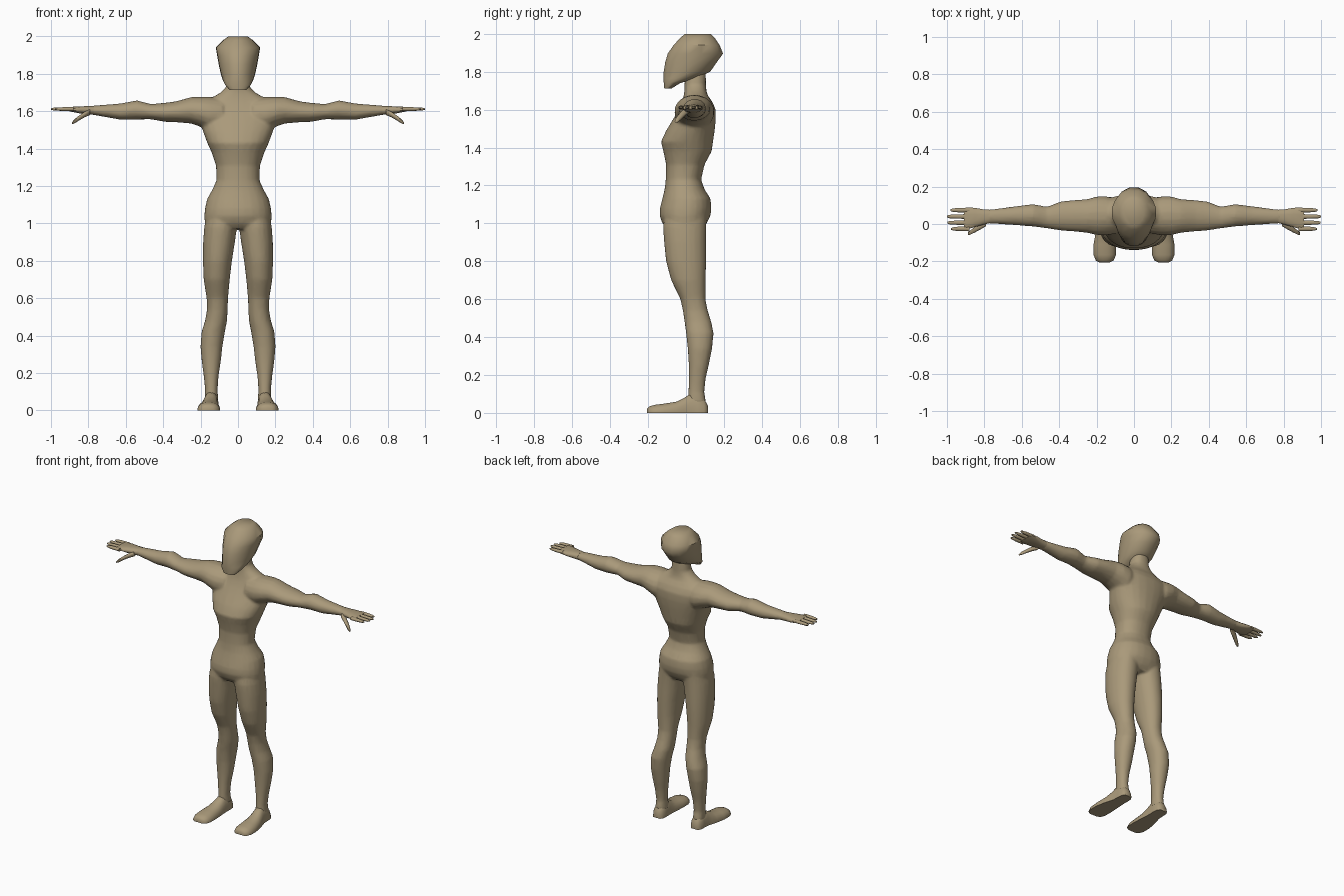
import bpy, bmesh, math

skin = bpy.data.materials.new("tan skin")
skin.diffuse_color = (0.40, 0.32, 0.195, 1)


def loft(bm, axis, rings, sides=16, power=2.0, mirror=1, floor=False, egg=0.0):
    """Closed tube along an axis; each ring is (t, a_min, a_max, b_min, b_max)."""
    loops = []
    for t, a0, a1, b0, b1 in rings:
        loop = []
        for i in range(sides):
            ang = 2 * math.pi * (i + 0.5) / sides
            c, s = math.cos(ang), math.sin(ang)
            c = math.copysign(abs(c) ** (2 / power), c)
            s = math.copysign(abs(s) ** (2 / power), s)
            c *= 1 + egg * min(s, 0)          # narrower towards the front
            a = (a0 + a1) / 2 + c * (a1 - a0) / 2
            b = (b0 + b1) / 2 + s * (b1 - b0) / 2
            if floor:
                b = max(b, 0.0)
            x, y, z = {'x': (t, a, b), 'y': (a, t, b), 'z': (a, b, t)}[axis]
            loop.append(bm.verts.new((x * mirror, y, z)))
        loops.append(loop)
    for lo, hi in zip(loops, loops[1:]):
        for i in range(sides):
            j = (i + 1) % sides
            bm.faces.new((lo[i], lo[j], hi[j], hi[i]))
    bm.faces.new(loops[0])
    bm.faces.new(loops[-1])


def finish(bm, name, angle=50):
    bmesh.ops.recalc_face_normals(bm, faces=bm.faces)
    me = bpy.data.meshes.new(name)
    bm.to_mesh(me)
    bm.free()
    me.materials.append(skin)
    ob = bpy.data.objects.new(name, me)
    bpy.context.collection.objects.link(ob)
    smooth(ob, angle)
    return ob


def smooth(ob, angle):
    bpy.ops.object.select_all(action='DESELECT')
    ob.select_set(True)
    bpy.context.view_layer.objects.active = ob
    bpy.ops.object.shade_smooth_by_angle(angle=math.radians(angle))


# Torso and neck: z, half width, front y, back y
torso = [(0.97, .13, -.10, .085), (1.0, .178, -.125, .11), (1.04, .181, -.14, .13),
         (1.08, .177, -.138, .135), (1.13, .166, -.125, .13), (1.18, .138, -.113, .098),
         (1.23, .115, -.107, .08), (1.31, .118, -.105, .098), (1.38, .142, -.12, .136),
         (1.43, .165, -.133, .143), (1.49, .187, -.105, .152), (1.55, .205, -.068, .158),
         (1.60, .21, -.04, .157), (1.64, .19, -.022, .14), (1.675, .135, -.012, .115),
         (1.70, .092, -.008, .108), (1.73, .062, -.008, .105), (1.80, .056, -.005, .105)]
# Leg: z, inner x, outer x, front y, back y
leg = [(1.06, .005, .165, -.11, .11), (0.98, .005, .181, -.122, .108), (0.90, .016, .187, -.116, .107),
       (0.80, .032, .188, -.106, .107), (0.70, .044, .184, -.079, .104), (0.60, .053, .168, -.03, .103),
       (0.54, .055, .166, -.017, .115), (0.48, .058, .176, -.008, .134), (0.42, .07, .195, 0, .146),
       (0.34, .083, .201, .009, .138), (0.26, .092, .194, .014, .122), (0.18, .104, .183, .015, .104),
       (0.11, .109, .176, .012, .097), (0.05, .105, .18, .008, .107)]
# Arm: x, front y, back y, lower z, upper z
arm = [(.08, -.05, .13, 1.50, 1.665), (.15, -.062, .15, 1.49, 1.677), (.20, -.06, .148, 1.515, 1.678),
       (.25, -.048, .134, 1.533, 1.676), (.33, -.04, .128, 1.54, 1.653), (.39, -.036, .122, 1.542, 1.645),
       (.465, -.024, .093, 1.556, 1.638), (.54, -.014, .107, 1.555, 1.658), (.63, -.007, .096, 1.554, 1.641),
       (.72, -.001, .084, 1.57, 1.634), (.80, .002, .076, 1.584, 1.627)]

# Trunk and limbs, blended into one skin
bm = bmesh.new()
loft(bm, 'z', [(z, -w, w, f, b) for z, w, f, b in torso], 24, 2.2)
for side in (1, -1):
    loft(bm, 'z', leg, 20, 2.1, side)
    loft(bm, 'x', arm, 16, 2.0, side)
body = finish(bm, "body")
mod = body.modifiers.new("blend", 'REMESH')
mod.mode = 'VOXEL'
mod.voxel_size = 0.009
mod = body.modifiers.new("relax", 'SMOOTH')
mod.factor = 0.5
mod.iterations = 6
mod = body.modifiers.new("reduce", 'DECIMATE')
mod.ratio = 0.25
for m in list(body.modifiers):
    bpy.ops.object.modifier_apply(modifier=m.name)
smooth(body, 75)

# Head: flat crown, pointed back, tapering to a narrow chin
head = [(1.712, .044, -.115, -.075), (1.74, .07, -.118, -.03), (1.765, .083, -.12, .06),
        (1.80, .094, -.12, .13), (1.85, .105, -.112, .165), (1.895, .113, -.099, .198),
        (1.94, .121, -.068, .18), (1.98, .08, -.03, .152), (1.998, .055, -.008, .132)]
bm = bmesh.new()
loft(bm, 'z', [(z, -w, w, f, b) for z, w, f, b in head], 16, 2.1, egg=0.12)
finish(bm, "head")

# Feet: y, inner x, outer x, -height, height (flattened at the floor)
foot = [(-.206, .130, .186, .022), (-.195, .108, .205, .034), (-.165, .096, .217, .043),
        (-.11, .095, .217, .05), (-.05, .098, .206, .06), (-.01, .101, .195, .08),
        (.02, .103, .186, .10), (.06, .102, .184, .10), (.095, .104, .182, .075), (.115, .118, .17, .04)]
# Hands: x, front y, back y, lower z, upper z
palm = [(.77, .004, .077, 1.58, 1.628), (.81, -.006, .08, 1.583, 1.627),
        (.85, -.018, .088, 1.588, 1.626), (.895, -.03, .09, 1.597, 1.623), (.91, -.026, .086, 1.602, 1.62)]
thumb = [(.79, -.012, .025, 1.578, 1.612), (.82, -.03, .006, 1.566, 1.598),
         (.85, -.046, -.014, 1.549, 1.577), (.875, -.058, -.033, 1.533, 1.557), (.887, -.06, -.044, 1.53, 1.541)]
fingers = [(-.026, .978), (.007, .998), (.040, 1.0), (.074, .982)]   # centre y, tip x

for side, label in ((1, "left"), (-1, "right")):
    bm = bmesh.new()
    loft(bm, 'y', [(y, a, b, -h, h) for y, a, b, h in foot], 20, 2.3, side, floor=True)
    bmesh.ops.dissolve_degenerate(bm, dist=1e-5, edges=bm.edges)
    finish(bm, label + "_foot", 60)

    bm = bmesh.new()
    loft(bm, 'x', palm, 12, 2.4, side)
    loft(bm, 'x', thumb, 8, 2.0, side)
    for y, tip in fingers:
        loft(bm, 'x', [(x, y - w, y + w, 1.611 - h, 1.611 + h) for x, w, h in
                       ((.88, .014, .011), (.94, .0125, .0105), (tip - .014, .010, .008), (tip, .005, .004))],
             8, 2.0, side)
    finish(bm, label + "_hand", 60)
